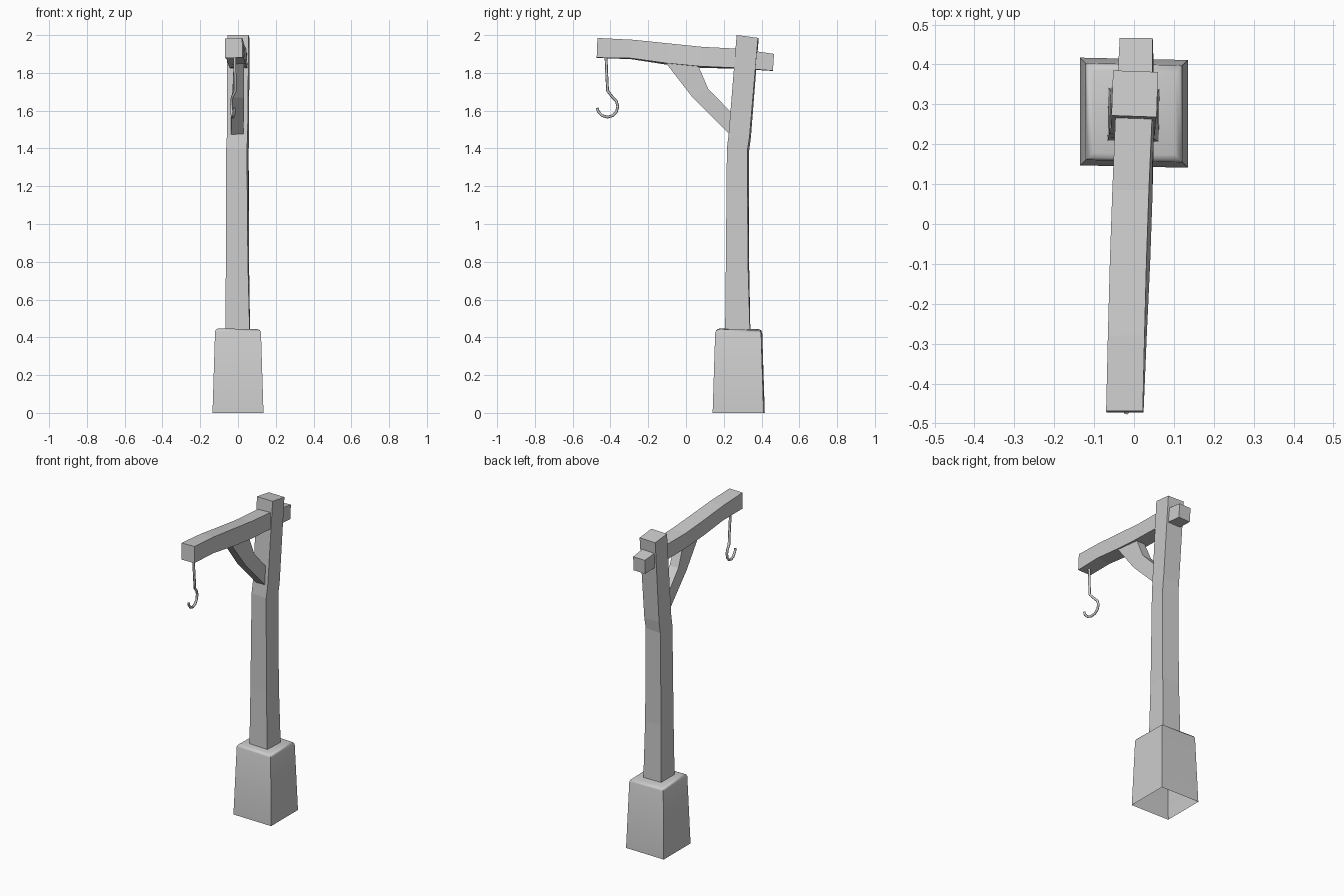
import bpy, bmesh, math
from mathutils import Vector, Matrix

if "Cube" in bpy.data.objects:
    bpy.data.objects.remove(bpy.data.objects["Cube"])


def make_object(name, bm):
    bmesh.ops.recalc_face_normals(bm, faces=bm.faces)
    mesh = bpy.data.meshes.new(name)
    bm.to_mesh(mesh)
    bm.free()
    obj = bpy.data.objects.new(name, mesh)
    bpy.context.collection.objects.link(obj)
    return obj


def timber(name, sections):
    """Loft a four-sided timber; section = x, (y, z), (y, z), width, twist in degrees."""
    bm = bmesh.new()
    rings = []
    for x, a, b, width, twist in sections:
        a, b = Vector((x, *a)), Vector((x, *b))
        mid, half = (a + b) / 2, (b - a) / 2
        side = Vector((width / 2, 0, 0))
        rot = Matrix.Rotation(math.radians(twist), 3, side.cross(half).normalized())
        rings.append([bm.verts.new(mid + rot @ (side * i + half * j))
                      for i, j in ((-1, -1), (1, -1), (1, 1), (-1, 1))])
    for r, s in zip(rings, rings[1:]):
        for k in range(4):
            n = (k + 1) % 4
            bm.faces.new((r[k], r[n], s[n], s[k]))
    bm.faces.new(rings[0])
    bm.faces.new(rings[-1])
    return make_object(name, bm)


# Upright post, slightly bent and twisted
timber("post", [
    (-0.001, (0.208, 0.42), (0.340, 0.42), 0.128, -1),
    (-0.003, (0.214, 0.80), (0.331, 0.80), 0.117, -3),
    (-0.003, (0.221, 1.40), (0.330, 1.39), 0.110, -5),
    (0.000, (0.229, 1.47), (0.340, 1.46), 0.110, -4),
    (0.002, (0.270, 2.00), (0.383, 1.985), 0.113, -2),
])

# Cross beam through the post
timber("beam", [
    (-0.023, (-0.473, 1.88), (-0.469, 1.984), 0.092, 1),
    (-0.017, (-0.29, 1.875), (-0.28, 1.973), 0.092, 3),
    (-0.010, (-0.10, 1.847), (-0.09, 1.952), 0.092, 5),
    (-0.004, (0.07, 1.831), (0.085, 1.934), 0.092, 5),
    (0.002, (0.27, 1.824), (0.27, 1.926), 0.092, 3),
    (0.006, (0.460, 1.811), (0.466, 1.90), 0.082, 1),
])

# Curved diagonal brace
timber("brace", [
    (0.005, (-0.12, 1.87), (0.055, 1.86), 0.055, 0),
    (0.002, (0.035, 1.67), (0.118, 1.715), 0.062, 0),
    (-0.004, (0.24, 1.465), (0.24, 1.59), 0.066, 0),
])

# Tapered stone foot, open underneath, bevelled top rim
bm = bmesh.new()
rings = []
for half, z in ((0.135, 0.0), (0.121, 0.443)):
    ring = []
    for i, j in ((-1, -1), (1, -1), (1, 1), (-1, 1)):
        lean = -0.005 * (i + j) / 2 if z else 0
        ring.append(bm.verts.new((half * i, 0.279 + half * j - 0.003 * i, z + lean)))
    rings.append(ring)
for k in range(4):
    n = (k + 1) % 4
    bm.faces.new((rings[0][k], rings[0][n], rings[1][n], rings[1][k]))
top = bm.faces.new(rings[1])
bmesh.ops.bevel(bm, geom=list(top.edges), offset=0.018, segments=2,
                profile=0.5, affect='EDGES')
foot = make_object("stone_foot", bm)
bpy.context.view_layer.objects.active = foot
foot.select_set(True)
bpy.ops.object.shade_smooth_by_angle(angle=math.radians(50))

# Wire hook hanging from the beam
path = [(-0.018, -0.424, 1.90), (-0.016, -0.420, 1.80), (-0.014, -0.415, 1.705)]
for deg in (60, 30, 0, -30, -60, -90, -120, -150, -172):
    a = math.radians(deg)
    path.append((-0.027 - 0.008 * math.cos(a),
                 -0.416 + 0.055 * math.cos(a), 1.622 + 0.056 * math.sin(a)))
curve = bpy.data.curves.new("hook", 'CURVE')
curve.dimensions = '3D'
curve.bevel_depth = 0.0075
curve.bevel_resolution = 1
curve.use_fill_caps = True
spline = curve.splines.new('POLY')
spline.points.add(len(path) - 1)
for p, co in zip(spline.points, path):
    p.co = (*co, 1)
spline.use_smooth = True
hook = bpy.data.objects.new("hook", curve)
bpy.context.collection.objects.link(hook)
